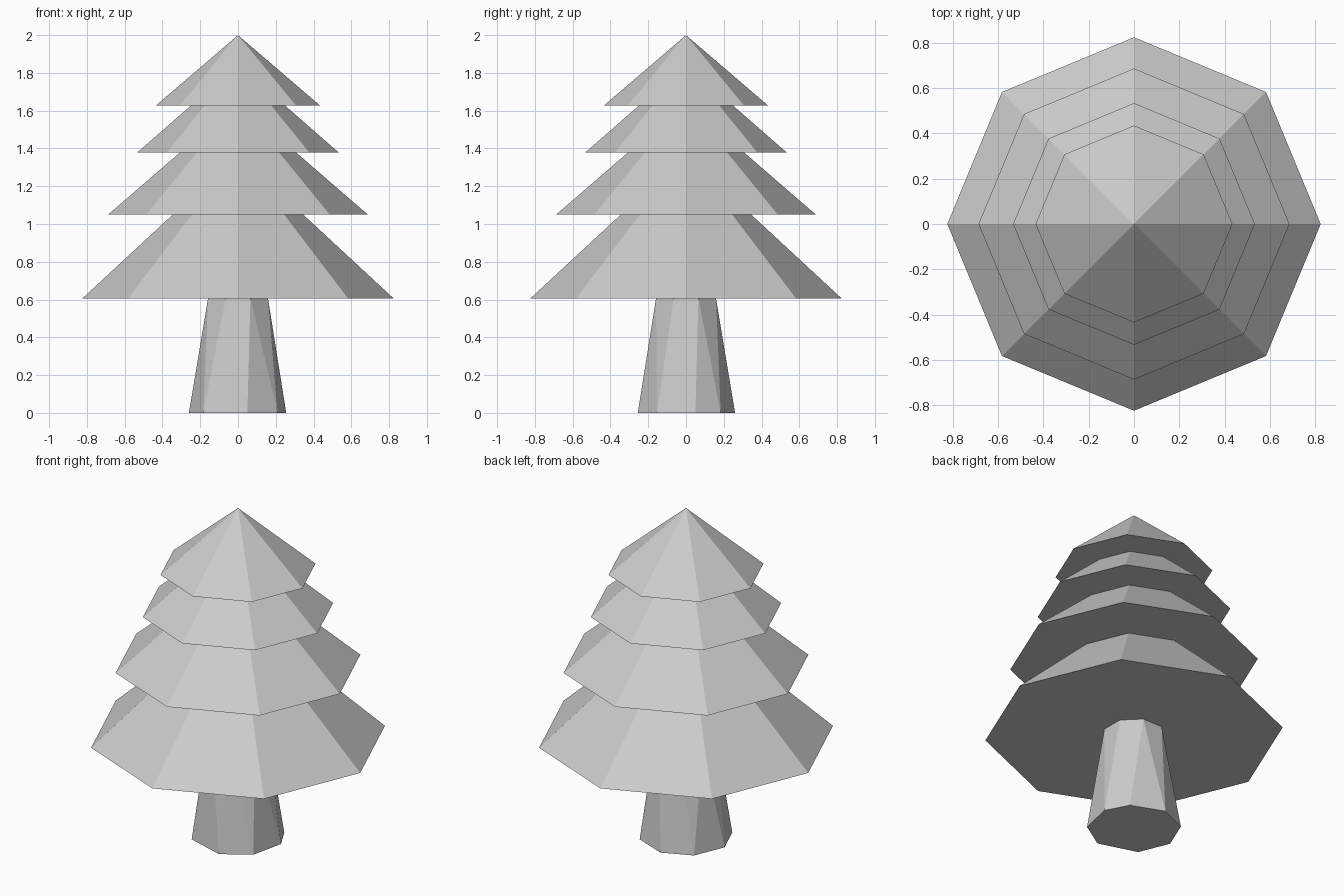
import bpy
import bmesh
from math import sin, cos, radians

cube = bpy.data.objects.get("Cube")
if cube:
    bpy.data.objects.remove(cube, do_unlink=True)

grey = bpy.data.materials.new("light grey")
grey.use_nodes = True
GREY = (0.6, 0.6, 0.6, 1)
grey.diffuse_color = GREY
grey.node_tree.nodes["Principled BSDF"].inputs["Base Color"].default_value = GREY


def finish(bm, name):
    bmesh.ops.recalc_face_normals(bm, faces=bm.faces)
    mesh = bpy.data.meshes.new(name)
    bm.to_mesh(mesh)
    bm.free()
    mesh.materials.append(grey)
    obj = bpy.data.objects.new(name, mesh)
    bpy.context.collection.objects.link(obj)


def ring(bm, angles, radius, z):
    return [bm.verts.new((radius * cos(radians(a)), radius * sin(radians(a)), z))
            for a in angles]


def foliage_tier(name, radius, base, apex):
    bm = bmesh.new()
    rim = ring(bm, range(0, 360, 45), radius, base)
    tip = bm.verts.new((0, 0, apex))
    bm.faces.new(rim)
    for i, vert in enumerate(rim):
        bm.faces.new((vert, rim[(i + 1) % 8], tip))
    finish(bm, name)


# Trunk: tapered, slightly twisted and uneven octagon
bm = bmesh.new()
foot = ring(bm, (11, 45, 92, 135, 180, 225, 281, 324), 0.26, 0)
neck = ring(bm, [22.5 + 45 * i for i in range(8)], 0.172, 0.605)
bm.faces.new(foot)
bm.faces.new(neck)
for i in range(8):
    j = (i + 1) % 8
    bm.faces.new((foot[i], foot[j], neck[i]))
    bm.faces.new((foot[j], neck[j], neck[i]))
finish(bm, "trunk")

# Foliage: four stacked cones
foliage_tier("foliage_bottom", 0.825, 0.605, 1.37)
foliage_tier("foliage_lower_middle", 0.687, 1.05, 1.645)
foliage_tier("foliage_upper_middle", 0.534, 1.378, 1.845)
foliage_tier("foliage_top", 0.435, 1.627, 2.0)
